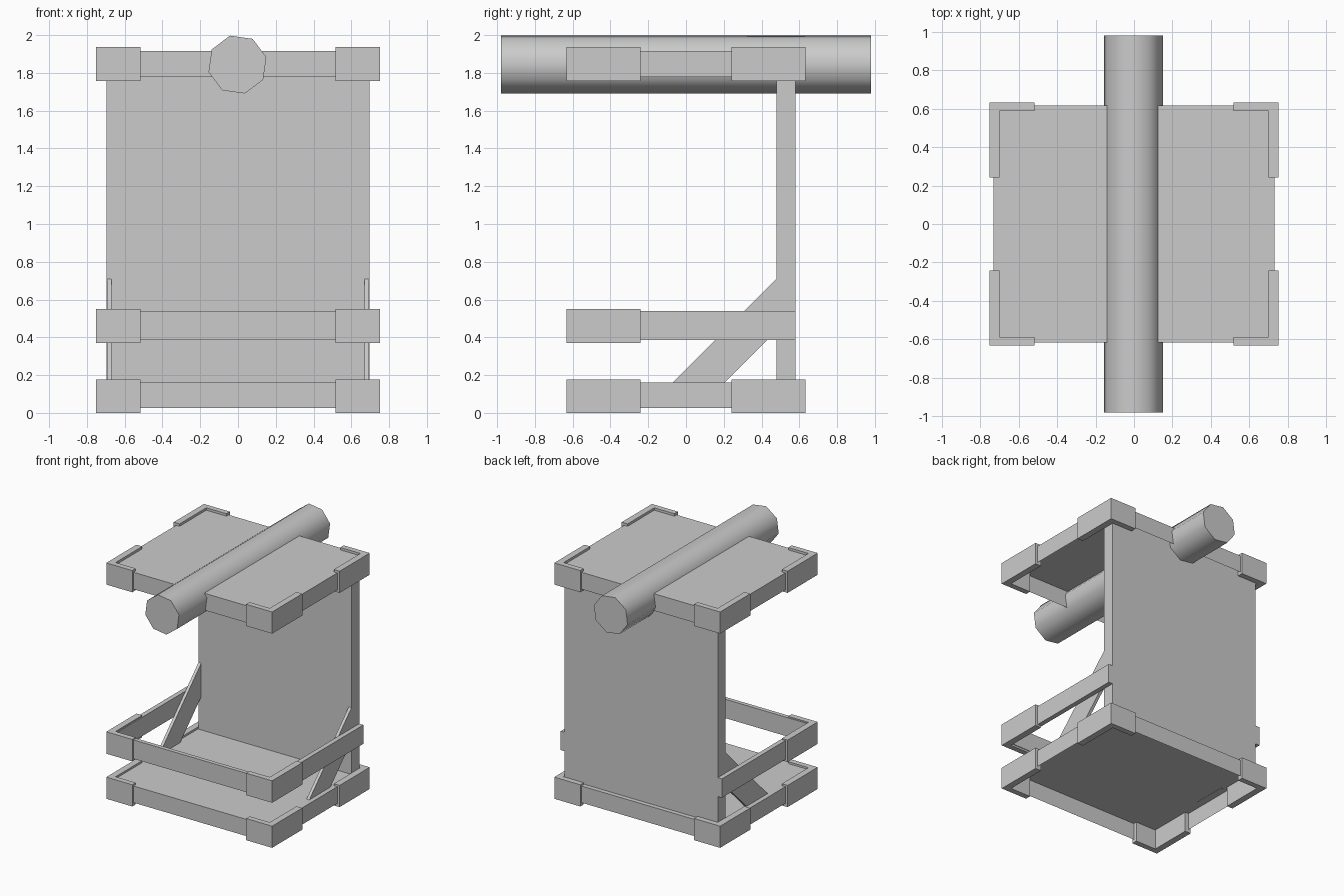
import bpy, bmesh, math
from mathutils import Vector

if "Cube" in bpy.data.objects:
    bpy.data.objects.remove(bpy.data.objects["Cube"])

grey = bpy.data.materials.new("plain grey")
grey.diffuse_color = (0.6, 0.6, 0.6, 1)
grey.use_nodes = True
grey.node_tree.nodes["Principled BSDF"].inputs["Base Color"].default_value = grey.diffuse_color


def prism(name, profile, place, depth, open_base=False):
    """Extrude a 2D profile; place maps each point to 3D, depth is the sweep."""
    bm = bmesh.new()
    base = bm.faces.new([bm.verts.new(place(a, b)) for a, b in profile])
    top = bmesh.ops.extrude_face_region(bm, geom=[base], use_keep_orig=True)
    verts = [g for g in top["geom"] if isinstance(g, bmesh.types.BMVert)]
    bmesh.ops.translate(bm, verts=verts, vec=Vector(depth))
    bmesh.ops.recalc_face_normals(bm, faces=bm.faces)
    if open_base:
        bmesh.ops.delete(bm, geom=[base], context='FACES_ONLY')
    mesh = bpy.data.meshes.new(name)
    bm.to_mesh(mesh)
    bm.free()
    mesh.materials.append(grey)
    obj = bpy.data.objects.new(name, mesh)
    bpy.context.collection.objects.link(obj)
    return obj


def slab(name, x, y0, y1, z0, z1, open_base=False):
    outline = [(-x, y0), (x, y0), (x, y1), (-x, y1)]
    return prism(name, outline, lambda a, b: (a, b, z0), (0, 0, z1 - z0), open_base)


def corner_bracket(name, sx, sy, z0, z1):
    outline = [(0.753, 0.633), (0.517, 0.633), (0.517, 0.588),
               (0.70, 0.588), (0.70, 0.242), (0.753, 0.242)]
    return prism(name, [(sx * a, sy * b) for a, b in outline],
                 lambda a, b: (a, b, z0), (0, 0, z1 - z0))


# Floor and roof are trays open underneath; the back wall is solid
slab("floor", 0.732, -0.617, 0.617, 0.025, 0.162, True)
slab("roof", 0.732, -0.617, 0.617, 1.777, 1.916, True)
slab("back_wall", 0.695, 0.48, 0.58, 0.16, 1.91)

# U-shaped guard rail
rail = [(-0.732, 0.58), (-0.732, -0.617), (0.732, -0.617), (0.732, 0.58),
        (0.693, 0.58), (0.693, -0.583), (-0.693, -0.583), (-0.693, 0.58)]
prism("guard_rail", rail, lambda a, b: (a, b, 0.385), (0, 0, 0.155))

# Corner brackets: all four corners on floor and roof, front only on the rail
for level, z0, z1, sides in (("floor", 0.0, 0.178, (-1, 1)),
                             ("rail", 0.37, 0.55, (-1,)),
                             ("roof", 1.758, 1.936, (-1, 1))):
    for sy in sides:
        for sx in (-1, 1):
            name = f"{level}_bracket_{'front' if sy < 0 else 'back'}_{'left' if sx < 0 else 'right'}"
            corner_bracket(name, sx, sy, z0, z1)

# Diagonal side braces
brace = [(-0.07, 0.16), (0.205, 0.16), (0.49, 0.445), (0.49, 0.72)]
for sx, side in ((-1, "left"), (1, "right")):
    prism(f"brace_{side}", brace, lambda a, b: (sx * 0.67, a, b), (sx * 0.0245, 0, 0))

# Eight-sided roof beam
ring = [(0.158 * math.cos(math.radians(14.5 + 45 * i)),
         0.158 * math.sin(math.radians(14.5 + 45 * i))) for i in range(8)]
beam = prism("roof_beam", ring, lambda a, b: (a - 0.003, -0.98, b + 1.844), (0, 1.96, 0))
bpy.context.view_layer.objects.active = beam
beam.select_set(True)
bpy.ops.object.shade_smooth_by_angle(angle=math.radians(60))
